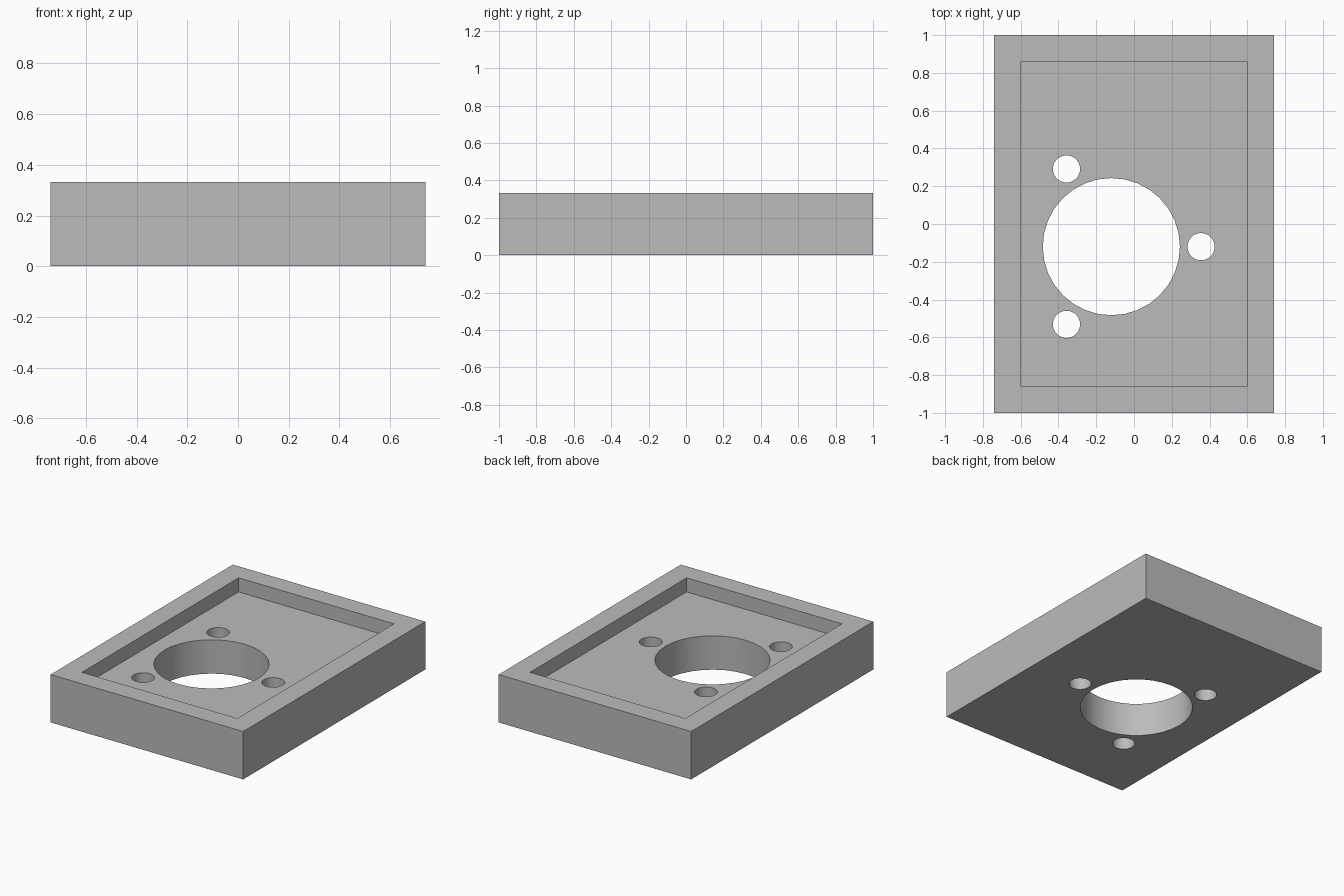
import bpy
import math

default = bpy.data.objects.get("Cube")
if default:
    bpy.data.objects.remove(default, do_unlink=True)

WIDTH, LENGTH, HEIGHT = 1.48, 2.0, 0.333
FLOOR = 0.235                      # height of the recess floor
CX, CY = -0.12, -0.12              # centre of the hole pattern
BOLT_CIRCLE = 0.475

grey = bpy.data.materials.new("plain grey")
grey.use_nodes = True
colour = (0.5, 0.5, 0.5, 1)
grey.diffuse_color = colour
grey.node_tree.nodes["Principled BSDF"].inputs["Base Color"].default_value = colour


def box(name, width, length, bottom, top):
    bpy.ops.mesh.primitive_cube_add(size=1, location=(0, 0, (bottom + top) / 2))
    obj = bpy.context.object
    obj.name = name
    obj.scale = (width, length, top - bottom)
    bpy.ops.object.transform_apply(location=True, scale=True)
    obj.data.materials.append(grey)
    return obj


def drill(name, x, y, radius, sides):
    bpy.ops.mesh.primitive_cylinder_add(vertices=sides, radius=radius, depth=1, location=(x, y, 0.2))
    obj = bpy.context.object
    obj.name = name
    obj.data.materials.append(grey)
    return obj


# Block
plate = box("mounting_plate", WIDTH, LENGTH, 0, HEIGHT)

# Recess, large bore and three screw holes around it
cutters = [box("recess_cutter", 1.195, 1.72, FLOOR, HEIGHT + 0.2),
           drill("bore_cutter", CX, CY, 0.363, 32)]
for i in range(3):
    a = math.tau * i / 3
    cutters.append(drill(f"screw_hole_cutter_{i + 1}", CX + BOLT_CIRCLE * math.cos(a),
                         CY + BOLT_CIRCLE * math.sin(a), 0.072, 32))

for cutter in cutters:
    mod = plate.modifiers.new(cutter.name, 'BOOLEAN')
    mod.operation = 'DIFFERENCE'
    mod.solver = 'EXACT'
    mod.object = cutter

# Apply the cuts and discard the cutters
bpy.ops.object.select_all(action='DESELECT')
plate.select_set(True)
bpy.context.view_layer.objects.active = plate
for cutter in cutters:
    bpy.ops.object.modifier_apply(modifier=cutter.name)
for cutter in cutters:
    bpy.data.objects.remove(cutter, do_unlink=True)

bpy.ops.object.shade_smooth_by_angle(angle=math.radians(30))
